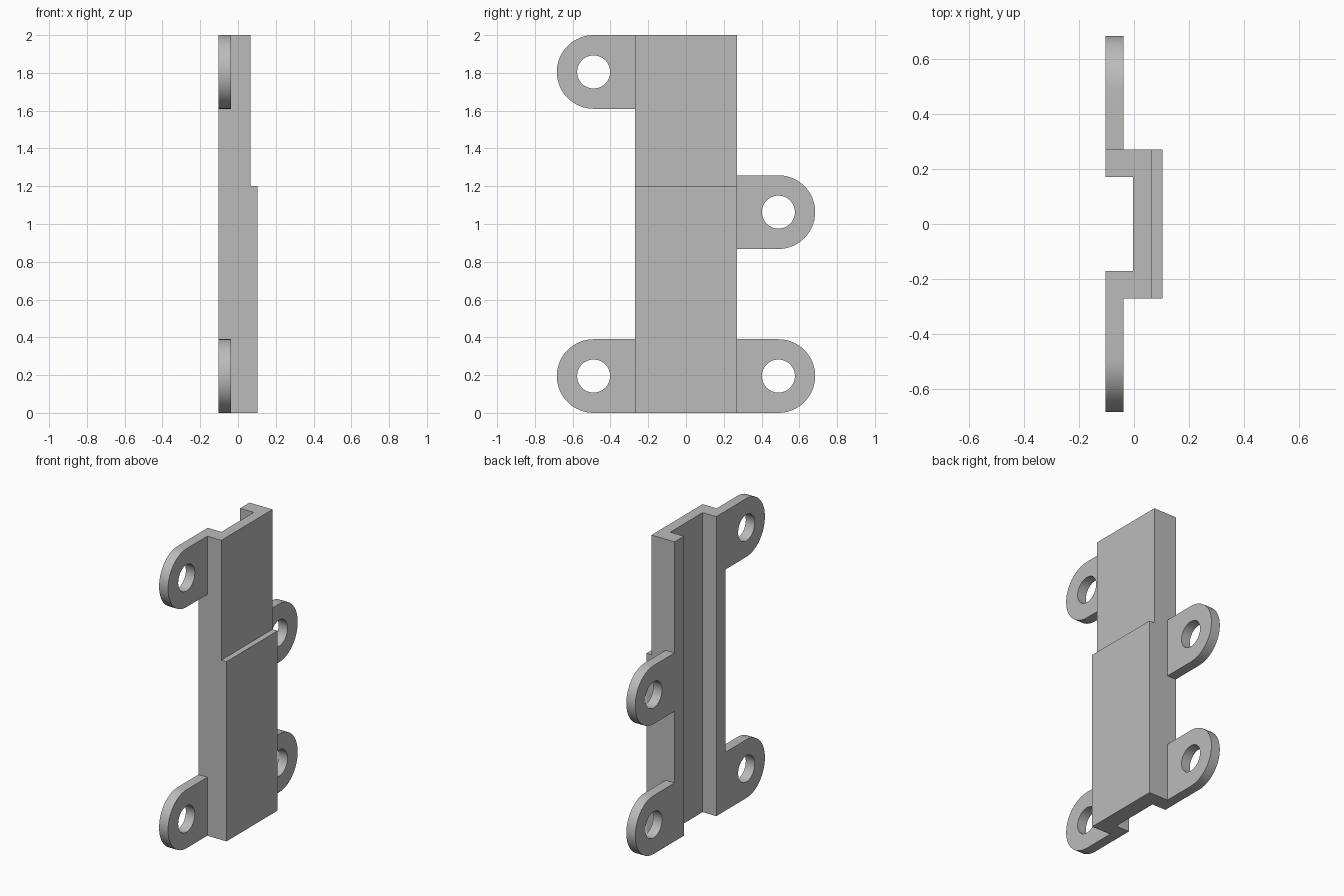
import bpy, bmesh
from math import pi, sin, cos, radians
from mathutils import Vector

cube = bpy.data.objects.get("Cube")
if cube:
    bpy.data.objects.remove(cube, do_unlink=True)

grey = bpy.data.materials.new("plain grey")
grey.use_nodes = True
colour = (0.5, 0.5, 0.5, 1)
grey.diffuse_color = colour
grey.node_tree.nodes["Principled BSDF"].inputs["Base Color"].default_value = colour

BACK, FRONT = -0.104, 0.104      # overall depth along x
EAR_FACE = -0.038                # outer face of the ears
FLOOR, SHELL = -0.003, 0.066     # channel floor and upper cover face
HALF, INNER = 0.27, 0.171        # half widths of body and channel
EAR_R, HOLE_R, EAR_Y = 0.195, 0.0875, 0.489
HEIGHT, STEP = 2.0, 1.2


def extrude_loops(name, loops, offset):
    """Fill the outline (first loop) minus its holes and extrude it."""
    bm = bmesh.new()
    edges = []
    for loop in loops:
        vs = [bm.verts.new(p) for p in loop]
        edges += [bm.edges.new((vs[i - 1], vs[i])) for i in range(len(vs))]
    bmesh.ops.triangle_fill(bm, edges=edges, use_beauty=True)
    bmesh.ops.dissolve_limit(bm, angle_limit=radians(1), verts=[],
                             edges=[e for e in bm.edges if len(e.link_faces) == 2])
    result = bmesh.ops.extrude_face_region(bm, geom=bm.faces[:], use_keep_orig=True)
    moved = [g for g in result["geom"] if isinstance(g, bmesh.types.BMVert)]
    bmesh.ops.translate(bm, verts=moved, vec=Vector(offset))
    bmesh.ops.recalc_face_normals(bm, faces=bm.faces[:])
    mesh = bpy.data.meshes.new(name)
    bm.to_mesh(mesh)
    bm.free()
    mesh.materials.append(grey)
    obj = bpy.data.objects.new(name, mesh)
    bpy.context.collection.objects.link(obj)
    bpy.ops.object.select_all(action="DESELECT")
    obj.select_set(True)
    bpy.context.view_layer.objects.active = obj
    bpy.ops.object.shade_smooth_by_angle(angle=radians(30))
    return obj


def ear(name, side, z):
    """Round-ended mounting ear with a screw hole; side is the y direction."""
    n = 32
    arc = [-pi / 2 + pi * i / n for i in range(n + 1)]
    outline = [(BACK, side * HALF, z + EAR_R), (BACK, side * HALF, z - EAR_R)]
    outline += [(BACK, side * (EAR_Y + EAR_R * cos(a)), z + EAR_R * sin(a)) for a in arc]
    turns = [2 * pi * i / 48 for i in range(48)]
    hole = [(BACK, side * EAR_Y + HOLE_R * cos(a), z + HOLE_R * sin(a)) for a in turns]
    return extrude_loops(name, [outline, hole], (EAR_FACE - BACK, 0, 0))


# Channel body, open towards the back
half_profile = [(SHELL, HALF), (BACK, HALF), (BACK, INNER), (FLOOR, INNER)]
profile = half_profile + [(x, -y) for x, y in reversed(half_profile)]
extrude_loops("channel_body", [[(x, y, 0) for x, y in profile]], (0, 0, HEIGHT))

# Thicker plate over the lower part of the cover
plate = [(SHELL, -HALF, 0), (FRONT, -HALF, 0), (FRONT, HALF, 0), (SHELL, HALF, 0)]
extrude_loops("raised_plate", [plate], (0, 0, STEP))

# Mounting ears
ear("front_lower_ear", -1, EAR_R)
ear("front_upper_ear", -1, HEIGHT - EAR_R)
ear("back_lower_ear", 1, EAR_R)
ear("back_middle_ear", 1, 1.063)
